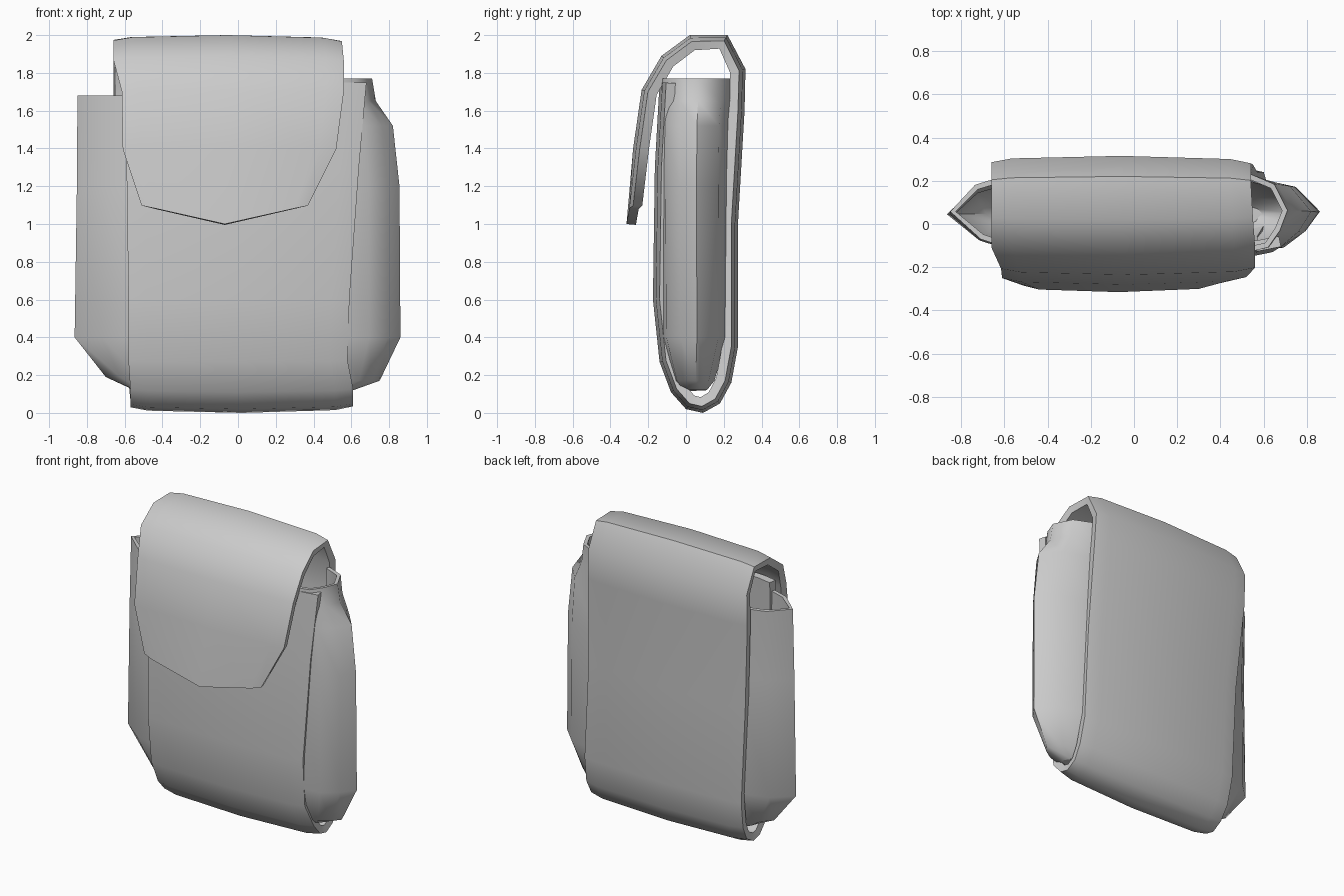
import bpy
from math import radians
from mathutils import Vector

if "Cube" in bpy.data.objects:
    bpy.data.objects.remove(bpy.data.objects["Cube"])


def sheet(name, rows, thickness, cap=False):
    """Loft rows of points into a smooth sheet and thicken it inward."""
    n = len(rows[0])
    verts = [p for row in rows for p in row]
    faces = [(i * n + j, (i + 1) * n + j, (i + 1) * n + j + 1, i * n + j + 1)
             for i in range(len(rows) - 1) for j in range(n - 1)]
    if cap:
        faces.append(tuple(range(len(verts) - 1, len(verts) - n - 1, -1))[::-1])
    mesh = bpy.data.meshes.new(name)
    mesh.from_pydata(verts, [], faces)
    ob = bpy.data.objects.new(name, mesh)
    bpy.context.collection.objects.link(ob)
    bpy.ops.object.select_all(action='DESELECT')
    ob.select_set(True)
    bpy.context.view_layer.objects.active = ob
    mod = ob.modifiers.new("thickness", 'SOLIDIFY')
    mod.thickness = thickness
    mod.offset = -1
    bpy.ops.object.modifier_apply(modifier=mod.name)
    bpy.ops.object.shade_smooth_by_angle(angle=radians(55))
    return ob


# One strap of leather: front, bottom, back, top and flap (y, z, left x, right x)
stations = [
    (-.140, 1.75, -.60, .68), (-.165, 1.30, -.59, .64), (-.175, .60, -.58, .59),
    (-.140, .27, -.58, .58), (-.080, .11, -.57, .61), (.00, .02, -.57, .61),
    (.09, .00, -.57, .61), (.18, .05, -.57, .61), (.24, .16, -.58, .61),
    (.275, .35, -.59, .60), (.275, 1.00, -.62, .57), (.31, 1.60, -.66, .55),
    (.315, 1.82, -.66, .54), (.22, 2.00, -.66, .54), (.02, 2.00, -.66, .55),
    (-.13, 1.89, -.66, .56), (-.235, 1.71, -.615, .56), (-.28, 1.40, -.61, .52),
    (-.315, 1.00, -.51, .37),
]
columns = [(0, -.03), (.08, -.012), (.5, 0), (.92, -.015), (1, -.035)]
rows = []
last = len(stations) - 1
for i, (y, z, xl, xr) in enumerate(stations):
    a, b = stations[max(i - 1, 0)], stations[min(i + 1, last)]
    t = Vector((b[0] - a[0], b[1] - a[1])).normalized()
    ny, nz = t.y, -t.x
    row = []
    for u, drop in columns:
        point_up = .1 * abs(2 * u - 1) if i == last else 0
        row.append((xl + (xr - xl) * u, y + ny * drop, z + nz * drop + point_up))
    rows.append(row)
sheet("body_and_flap", rows, .05)


def gusset(name, side, levels, section):
    """Open-topped bulging side wall; levels are (z, outer x, front y, back y)."""
    rows = []
    for z, xo, yf, yb in levels:
        row = [(side * (.53 + (xo - .53) * u), yf + (yb - yf) * v, z)
               for u, v in section]
        rows.append(row if side > 0 else row[::-1])
    sheet(name, rows, .025, cap=True)


# Side walls
gusset("right_side_wall", 1,
       [(1.77, .71, -.13, .235), (1.65, .73, -.13, .235), (1.52, .82, -.13, .225),
        (1.2, .855, -.13, .22), (.4, .86, -.125, .22), (.17, .75, -.06, .15),
        (.12, .61, -.02, .11)],
       [(0, 0), (.5, .06), (.8, .27), (1, .53), (.66, .86), (0, 1)])
gusset("left_side_wall", -1,
       [(1.68, .85, -.13, .245), (1.2, .853, -.135, .225), (.4, .865, -.13, .22),
        (.19, .70, -.06, .15), (.13, .57, -.02, .11)],
       [(0, 0), (.56, .16), (1, .5), (.64, .83), (0, 1)])
